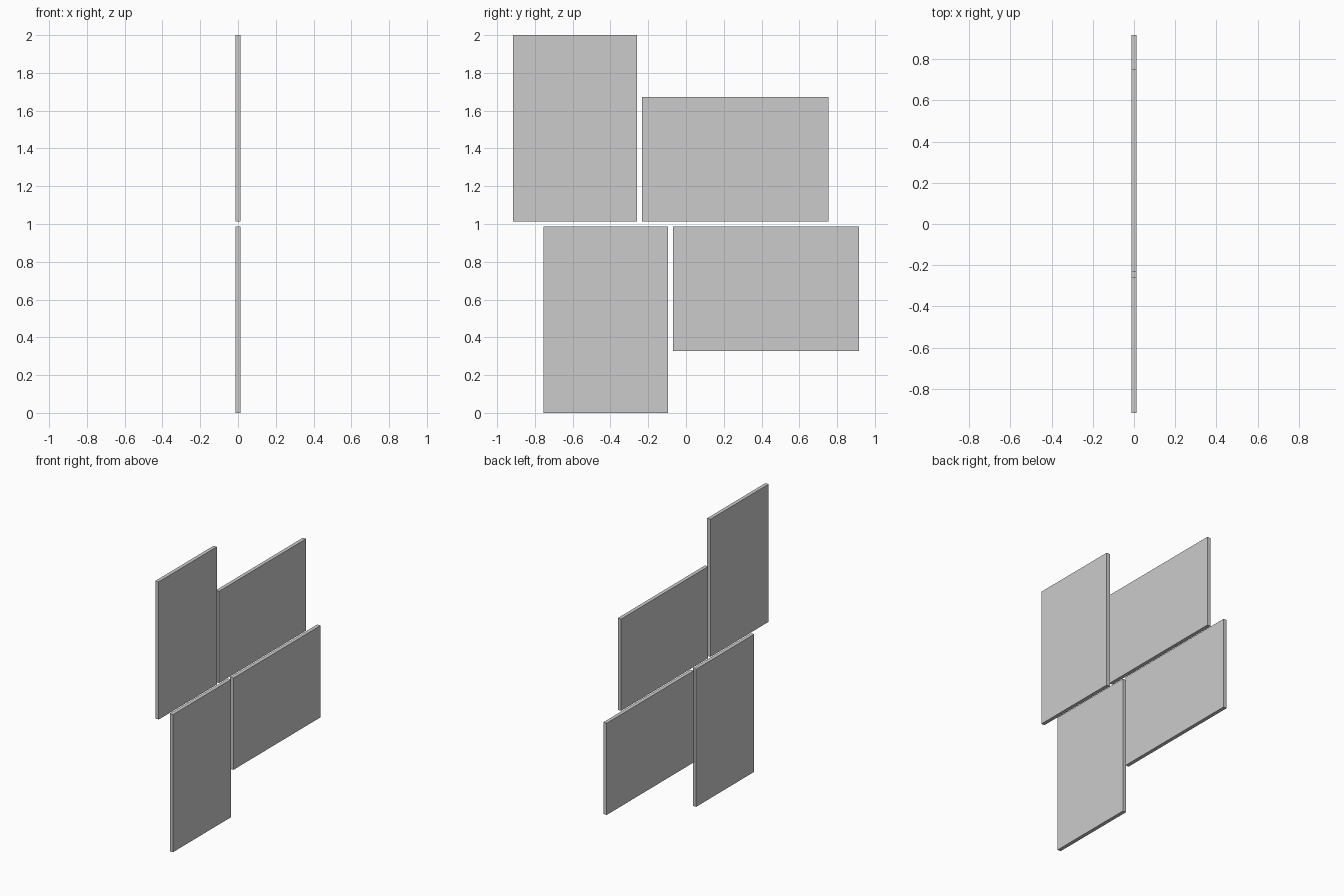
import bpy

if "Cube" in bpy.data.objects:
    bpy.data.objects.remove(bpy.data.objects["Cube"])

T = 2 / 76           # panel thickness, also the gap between panels
LONG = 75 / 76       # long panel side
SHORT = 50 / 76      # short panel side
EDGE = 0.917         # outer half width of the arrangement


def panel(name, y, z, width, height):
    """Flat panel with its lower left corner at (y, z)."""
    bpy.ops.mesh.primitive_cube_add(size=1, location=(0, y + width / 2, z + height / 2))
    ob = bpy.context.object
    ob.name = name
    ob.scale = (T, width, height)
    bpy.ops.object.transform_apply(location=False, rotation=False, scale=True)


# Upper row: upright panel, then a lying one, bottoms aligned
top_z = LONG + T
panel("upper_portrait_panel", -EDGE, top_z, SHORT, LONG)
panel("upper_landscape_panel", -EDGE + SHORT + T, top_z, LONG, SHORT)

# Lower row: the same pair, tops aligned
panel("lower_landscape_panel", EDGE - LONG, LONG - SHORT, LONG, SHORT)
panel("lower_portrait_panel", EDGE - LONG - T - SHORT, 0, SHORT, LONG)
